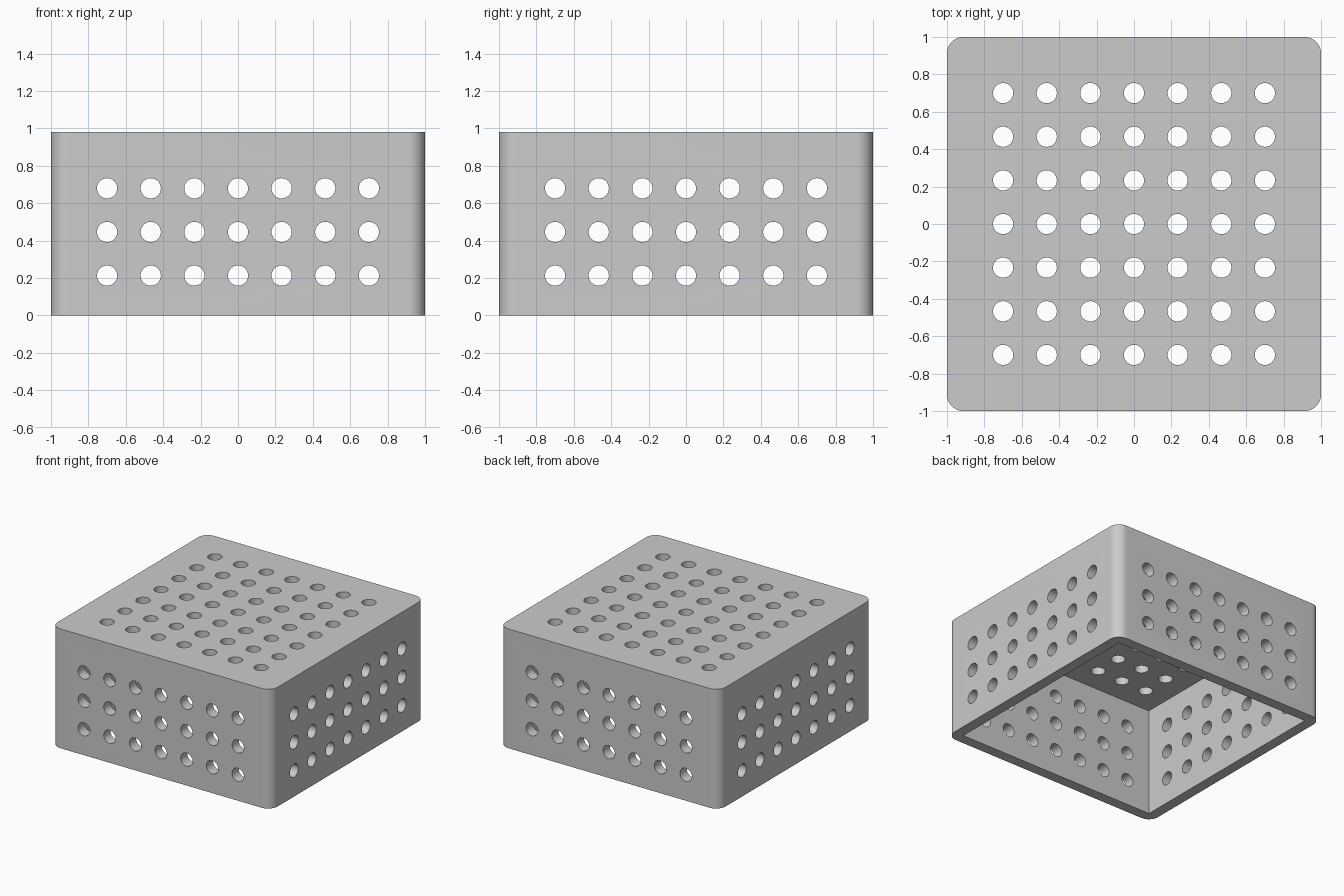
import bpy, bmesh
from math import pi, radians
from mathutils import Matrix

HEIGHT, WALL = 0.98, 0.088
PITCH, HOLE_R = 0.2333, 0.054
ROW_MID = (HEIGHT - WALL) / 2

if "Cube" in bpy.data.objects:
    bpy.data.objects.remove(bpy.data.objects["Cube"], do_unlink=True)

grey = bpy.data.materials.new("light grey")
grey.use_nodes = True
colour = (0.6, 0.6, 0.6, 1)
grey.diffuse_color = colour
grey.node_tree.nodes["Principled BSDF"].inputs["Base Color"].default_value = colour


def finish(bm, name):
    mesh = bpy.data.meshes.new(name)
    bm.to_mesh(mesh)
    bm.free()
    mesh.materials.append(grey)
    obj = bpy.data.objects.new(name, mesh)
    bpy.context.collection.objects.link(obj)
    return obj


def box(name, width, bottom, top):
    bm = bmesh.new()
    bmesh.ops.create_cube(bm, size=1, matrix=Matrix.Translation((0, 0, (bottom + top) / 2))
                          @ Matrix.Diagonal((width, width, top - bottom, 1)))
    return bm


def cut(target, cutter):
    cutter.hide_render = True
    mod = target.modifiers.new("cut", 'BOOLEAN')
    mod.operation, mod.solver, mod.object = 'DIFFERENCE', 'EXACT', cutter
    bpy.context.view_layer.objects.active = target
    bpy.ops.object.modifier_apply(modifier=mod.name)
    bpy.data.objects.remove(cutter, do_unlink=True)


# Outer body with rounded upright edges
bm = box("body", 2, 0, HEIGHT)
uprights = [e for e in bm.edges if abs(e.verts[0].co.z - e.verts[1].co.z) > 0.5]
bmesh.ops.bevel(bm, geom=uprights, offset=WALL, segments=12, profile=0.5, affect='EDGES')
body = finish(bm, "perforated_box")

# Square-cornered cavity, open underneath
cut(body, finish(box("cavity", 2 - 2 * WALL, -0.2, HEIGHT - WALL), "cavity_cutter"))

# Round holes through the roof and the four walls
bm = bmesh.new()


def hole(matrix):
    bmesh.ops.create_cone(bm, cap_ends=True, segments=40, radius1=HOLE_R,
                          radius2=HOLE_R, depth=WALL * 2, matrix=matrix)


for i in range(-3, 4):
    for j in range(-3, 4):
        hole(Matrix.Translation((i * PITCH, j * PITCH, HEIGHT - WALL / 2)))
    for row in (-1, 0, 1):
        spot = Matrix.Translation((i * PITCH, WALL / 2 - 1, ROW_MID + row * PITCH))
        for side in range(4):
            hole(Matrix.Rotation(side * pi / 2, 4, 'Z') @ spot @ Matrix.Rotation(pi / 2, 4, 'X'))
cut(body, finish(bm, "hole_cutter"))

# Smooth round surfaces, crisp edges
bpy.ops.object.select_all(action='DESELECT')
body.select_set(True)
bpy.context.view_layer.objects.active = body
bpy.ops.object.shade_smooth_by_angle(angle=radians(30))
